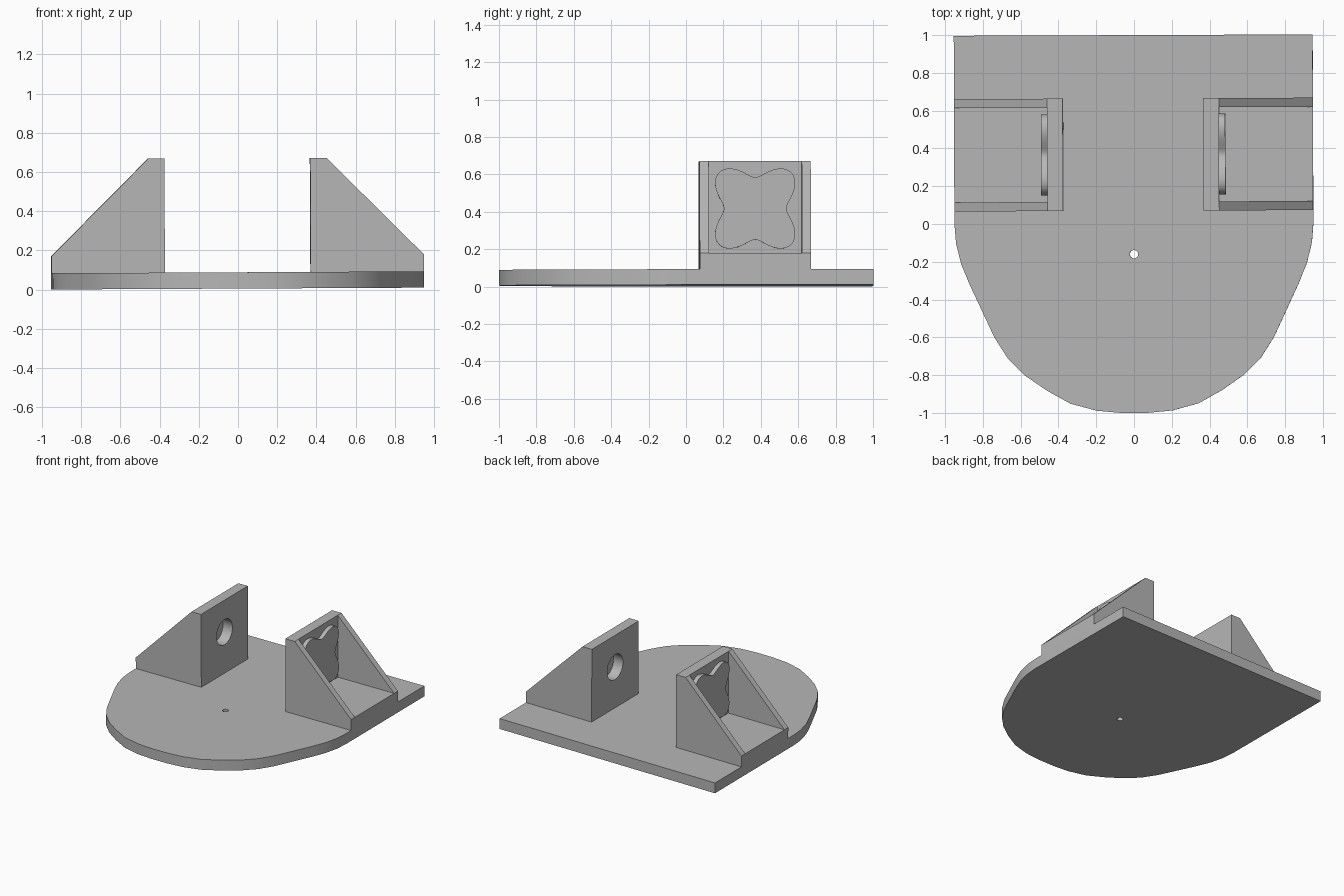
import bpy, bmesh
from math import sin, cos, pi, tau
from mathutils import Matrix, Vector

if "Cube" in bpy.data.objects:
    bpy.data.objects.remove(bpy.data.objects["Cube"], do_unlink=True)

grey = bpy.data.materials.new("plain grey")
grey.use_nodes = True
grey.diffuse_color = (0.47, 0.47, 0.47, 1)
grey.node_tree.nodes["Principled BSDF"].inputs["Base Color"].default_value = grey.diffuse_color

PLATE, FLOOR, TOP = 0.083, 0.17, 0.665   # heights
Y0, Y1, RIM = 0.07, 0.665, 0.048         # bracket span and gusset thickness
MID_Y, MID_Z = 0.368, 0.41               # socket centre


def prism(name, points, axis, a, b):
    """Extrude a flat outline from a to b along an axis."""
    place = {"x": lambda u, v, w: (w, u, v),
             "y": lambda u, v, w: (u, w, v),
             "z": lambda u, v, w: (u, v, w)}[axis]
    bm = bmesh.new()
    face = bm.faces.new([bm.verts.new(place(u, v, a)) for u, v in points])
    grown = bmesh.ops.extrude_face_region(bm, geom=[face])["geom"]
    verts = [g for g in grown if isinstance(g, bmesh.types.BMVert)]
    bmesh.ops.translate(bm, verts=verts, vec=Vector(place(0, 0, b - a)))
    bmesh.ops.recalc_face_normals(bm, faces=bm.faces)
    mesh = bpy.data.meshes.new(name)
    bm.to_mesh(mesh)
    bm.free()
    mesh.materials.append(grey)
    ob = bpy.data.objects.new(name, mesh)
    bpy.context.collection.objects.link(ob)
    return ob


def activate(ob):
    bpy.ops.object.select_all(action="DESELECT")
    ob.select_set(True)
    bpy.context.view_layer.objects.active = ob


def cut(ob, cutter):
    mod = ob.modifiers.new("cut", "BOOLEAN")
    mod.operation, mod.solver, mod.object = "DIFFERENCE", "EXACT", cutter
    activate(ob)
    bpy.ops.object.modifier_apply(modifier=mod.name)
    bpy.data.objects.remove(cutter, do_unlink=True)


def ring(cu, cv, radius, n):
    """Closed outline whose radius is a function of angle."""
    return [(cu + radius(t) * cos(t), cv + radius(t) * sin(t))
            for t in (tau * i / n for i in range(n))]


# Base plate: square back, rounded front, small pin hole
edge = [(0.95, 1), (0.95, 0), (0.942, -0.1), (0.915, -0.21), (0.87, -0.32),
        (0.805, -0.46), (0.74, -0.6), (0.67, -0.71), (0.58, -0.8),
        (0.465, -0.88), (0.34, -0.95), (0.2, -0.988), (0.07, -1)]
outline = edge + [(-x, y) for x, y in reversed(edge)]
base = prism("base_plate", outline, "z", 0, PLATE)
cut(base, prism("pin_cutter", ring(0, -0.16, lambda t: 0.022, 24), "z", -0.1, 0.2))
parts = [base]

# Brackets: solid wedge, pocketed between two gussets, with a round socket
for side, s in (("left", 1), ("right", -1)):
    wedge = [(0.372, PLATE), (0.372, TOP), (0.455, TOP), (0.95, FLOOR), (0.95, PLATE)]
    bracket = prism(side + "_bracket", [(s * x, z) for x, z in wedge], "y", Y0, Y1)
    pocket = [(0.455, FLOOR), (0.455, 0.9), (1.1, 0.9), (1.1, FLOOR)]
    cut(bracket, prism("pocket_cutter", [(s * x, z) for x, z in pocket], "y",
                       Y0 + RIM, Y1 - RIM))
    hole = ring(MID_Y, MID_Z, lambda t: 0.1, 48)
    cut(bracket, prism("socket_cutter", hole, "x", s * 0.3, s * 0.5))
    # Four-lobed pad closing the socket on the outer side
    lobes = ring(MID_Y, MID_Z, lambda t: 0.22 - 0.053 * cos(4 * t), 96)
    pad = prism(side + "_socket_pad", lobes, "x", s * 0.455, s * 0.488)
    parts += [bracket, pad]

# The whole piece sits very slightly askew
tilt = (Matrix.Translation((0, 0, 0.005)) @ Matrix.Rotation(0.004, 4, "Z")
        @ Matrix.Rotation(-0.005, 4, "Y"))
for ob in parts:
    ob.data.transform(tilt)
    activate(ob)
    bpy.ops.object.shade_smooth_by_angle(angle=pi / 6)
